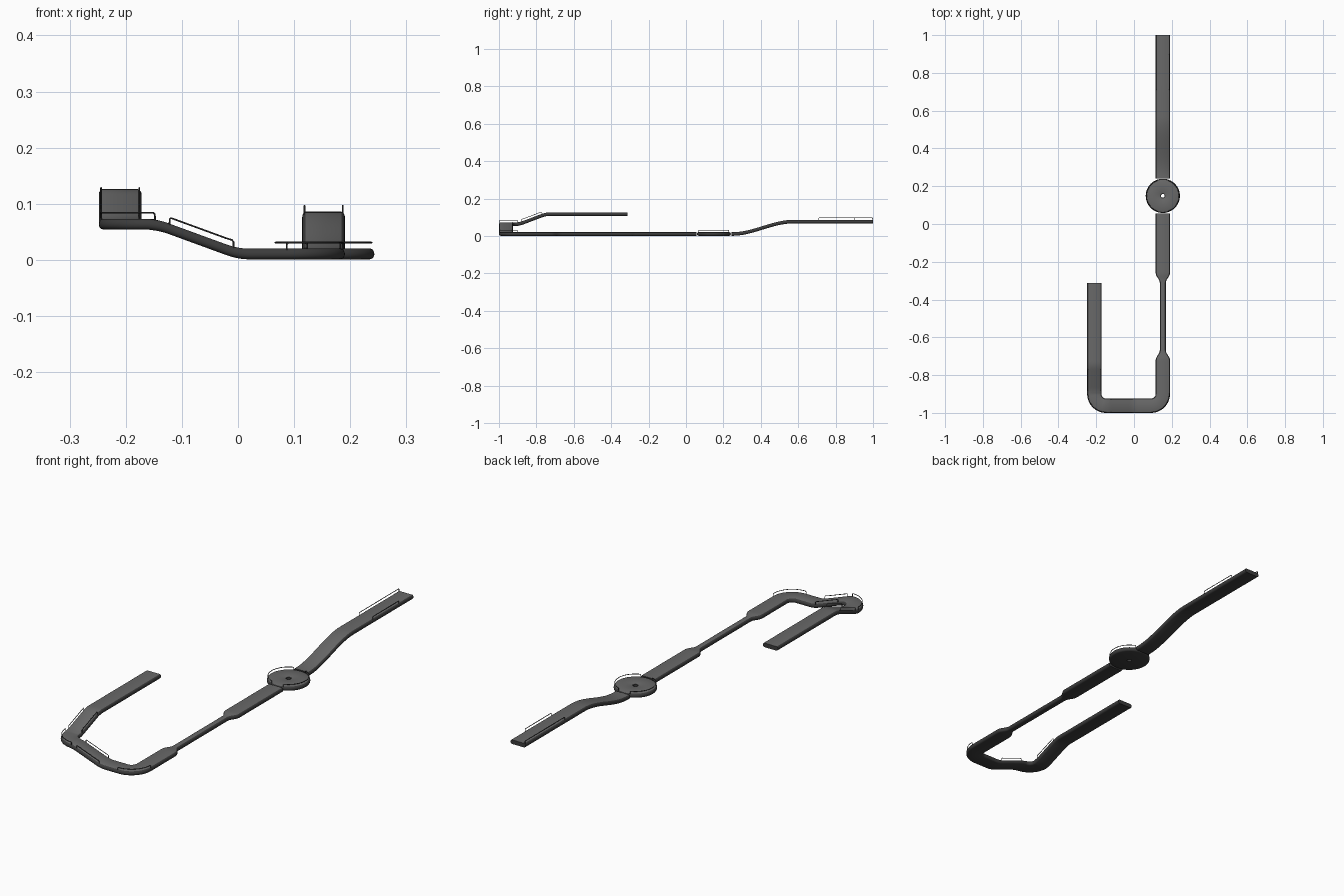
import bpy, bmesh, math
from mathutils import Vector

if "Cube" in bpy.data.objects:
    bpy.data.objects.remove(bpy.data.objects["Cube"])

BASE, H, HW = 0.001, 0.019, 0.038      # underside, thickness, half width
XL, XR, YB = -0.21, 0.1525, -0.962     # centre lines of the track
R = 0.062                              # corner radius of the centre line
DISC_Y = 0.149


def material(name, v):
    m = bpy.data.materials.new(name)
    m.diffuse_color = (v, v, v, 1)
    m.use_nodes = True
    m.node_tree.nodes["Principled BSDF"].inputs["Base Color"].default_value = m.diffuse_color
    return m


dark = material("dark grey edge", 0.045)
grey = material("mid grey surface", 0.14)


def finish(name, bm):
    bmesh.ops.recalc_face_normals(bm, faces=bm.faces)
    me = bpy.data.meshes.new(name)
    bm.to_mesh(me)
    bm.free()
    ob = bpy.data.objects.new(name, me)
    bpy.context.collection.objects.link(ob)
    me.materials.append(dark)
    me.materials.append(grey)
    bpy.context.view_layer.objects.active = ob
    ob.select_set(True)
    bpy.ops.object.shade_smooth_by_angle(angle=math.radians(40))
    ob.select_set(False)
    return ob


def ease(t):
    t = max(0.0, min(1.0, t))
    return t * t * (3 - 2 * t)


def ramp(t, r=0.12):
    # straight slope with softly rounded ends
    return sum(max(0, min(1, t + d * r)) for d in (-1, -.5, 0, .5, 1)) / 5


# rounded half section: (inset from the edge, height fraction)
HALF = [(0.008, 0), (0.003, 0.1), (0.0005, 0.3), (0, 0.5), (0.0005, 0.7), (0.003, 0.92), (0.006, 1)]


def sweep(name, path):
    bm = bmesh.new()
    rings = []
    for i, (x, y, z, w) in enumerate(path):
        a, b = path[max(i - 1, 0)], path[min(i + 1, len(path) - 1)]
        t = Vector((b[0] - a[0], b[1] - a[1], 0)).normalized()
        s = Vector((t.y, -t.x, 0))
        sec = [(w - d, h) for d, h in HALF] + [(d - w, h) for d, h in reversed(HALF)]
        rings.append([bm.verts.new(Vector((x, y, z + h * H)) + s * u) for u, h in sec])
    n = len(rings[0])
    top = len(HALF) - 1
    for r0, r1 in zip(rings, rings[1:]):
        for j in range(n):
            k = (j + 1) % n
            f = bm.faces.new((r0[j], r0[k], r1[k], r1[j]))
            f.material_index = 1 if j == top else 0
    bm.faces.new(rings[0])
    bm.faces.new(rings[-1])
    return finish(name, bm)


def lerp(a, b, n):
    return [a + (b - a) * i / n for i in range(n + 1)]


def arc(cx, cy, r, a0, a1, n):
    return [(cx + r * math.cos(math.radians(a)), cy + r * math.sin(math.radians(a)))
            for a in lerp(a0, a1, n)]


# heights of the underside along each stretch
def z_north(y): return BASE + 0.066 * ease((y - 0.25) / 0.32)
def z_cross(x): return BASE + 0.053 * ramp(-x / 0.145)
def z_left(y): return BASE + 0.053 + 0.053 * ramp((y + 0.89) / 0.14)


# half width of the neck stretch
def width(y):
    return 0.016 + (HW - 0.016) * ease((abs(y + 0.49) - 0.18) / 0.05)


# north track
sweep("north_track", [(XR, y, z_north(y), HW) for y in [0.242] + lerp(0.25, 0.57, 20) + [0.8, 1.0]])

# south track: neck, corner, rising cross piece, corner, rising left arm
path = [(XR, y, BASE, width(y)) for y in [0.056] + lerp(-0.25, -0.32, 8) + lerp(-0.66, -0.73, 8)]
path += [(x, y, BASE, HW) for x, y in arc(XR - R, YB + R, R, 0, -90, 12)]
path += [(x, YB, z_cross(x), HW) for x in lerp(0.03, -0.147, 24)]
path += [(x, y, BASE + 0.053, HW) for x, y in arc(XL + R, YB + R, R, -90, -180, 12)][1:]
path += [(XL, y, z_left(y), HW) for y in lerp(-0.895, -0.72, 20)]
path += [(XL, -0.312, BASE + 0.106, HW)]
sweep("south_track", path)

# turntable disc with a centre hole
bm = bmesh.new()
RD, RH, N = 0.0905, 0.01, 64
prof = [(RH, 0)] + [(RD - d, h) for d, h in HALF] + [(RH + 0.004, 1), (RH, 0.9)]
rings = [[bm.verts.new((XR + r * math.cos(k * math.tau / N), DISC_Y + r * math.sin(k * math.tau / N),
                        BASE + h * H)) for k in range(N)] for r, h in prof]
for i in range(len(prof)):
    a, b = rings[i], rings[(i + 1) % len(prof)]
    for k in range(N):
        m = (k + 1) % N
        f = bm.faces.new((a[k], a[m], b[m], b[k]))
        f.material_index = 1 if i == len(HALF) else 0
finish("turntable_disc", bm)


# rails: thin tubes with a post at each end
def rail(name, pts, lift=0.011):
    cu = bpy.data.curves.new(name, 'CURVE')
    cu.dimensions = '3D'
    cu.bevel_depth = 0.0015
    cu.bevel_resolution = 1
    cu.use_fill_caps = True
    P = [Vector(p) + Vector((0, 0, H)) for p in pts]
    up = Vector((0, 0, lift))
    e0 = (P[1] - P[0]).normalized() * 0.003
    e1 = (P[-2] - P[-1]).normalized() * 0.003
    line = [P[0] - up * 0.2, P[0] + up * 0.75, P[0] + up + e0]
    line += [p + up for p in P[1:-1]]
    line += [P[-1] + up + e1, P[-1] + up * 0.75, P[-1] - up * 0.2]
    sp = cu.splines.new('POLY')
    sp.points.add(len(line) - 1)
    for q, p in zip(sp.points, line):
        q.co = (*p, 1)
    cu.materials.append(dark)
    ob = bpy.data.objects.new(name, cu)
    bpy.context.collection.objects.link(ob)


E = HW - 0.004
ZT = BASE + 0.066
rail("north_rail_left", [(XR - E, y, ZT) for y in lerp(0.71, 0.998, 4)])
rail("north_rail_right", [(XR + E, y, ZT) for y in lerp(0.71, 0.9, 4)])
for side, a in (("right", 0), ("left", 180)):
    rail("disc_rail_" + side, [(x, y, BASE) for x, y in arc(XR, DISC_Y, 0.086, a - 70, a + 70, 24)])
rail("right_corner_rail", [(x, y, BASE) for x, y in arc(XR - R, YB + R, R + E, -92, 0, 16)])
rail("left_corner_rail", [(x, y, BASE + 0.053) for x, y in arc(XL + R, YB + R, R + E, -90, -180, 16)])
for side, s in (("outer", -1), ("inner", 1)):
    rail("cross_rail_" + side, [(x, YB + s * E, z_cross(x)) for x in lerp(-0.008, -0.122, 8)])
    rail("left_arm_rail_" + side, [(XL + s * E, y, z_left(y)) for y in lerp(-0.88, -0.77, 8)])
